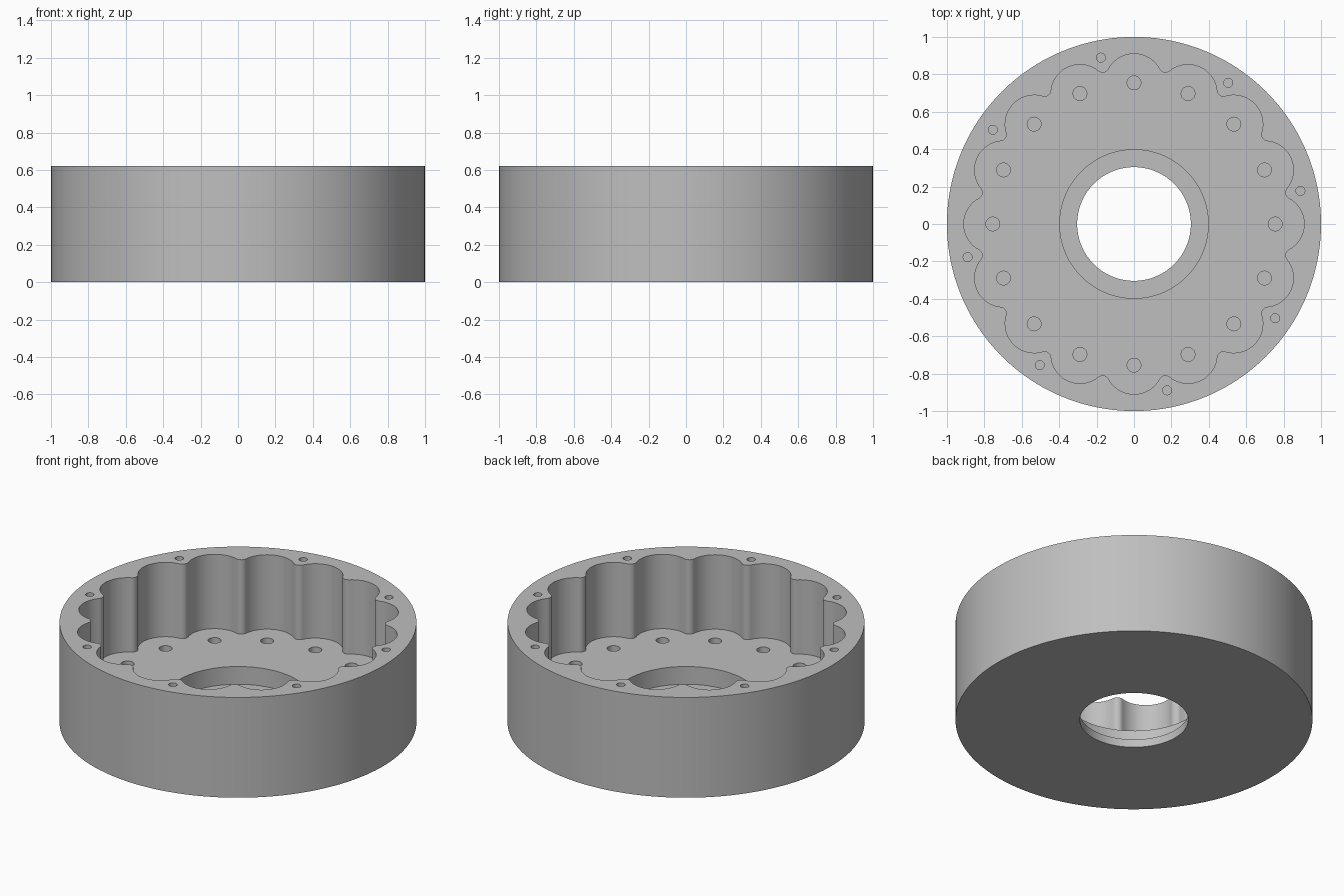
import bpy, bmesh
from math import pi, sin, cos, atan2, sqrt
from mathutils import Vector

if "Cube" in bpy.data.objects:
    bpy.data.objects.remove(bpy.data.objects["Cube"], do_unlink=True)

HEIGHT, FLOOR, LEDGE = 0.62, 0.16, 0.05
LOBES = 16
LOBE_CENTRE, LOBE_RADIUS, FILLET = 0.755, 0.155, 0.035
ABOVE = HEIGHT + 0.1


def polar(radius, angle, centre=(0, 0)):
    return Vector((centre[0] + radius * cos(angle), centre[1] + radius * sin(angle)))


def circle(radius, segments, centre=(0, 0)):
    return [polar(radius, 2 * pi * i / segments, centre) for i in range(segments)]


def prism_object(name, outlines, bottom, top):
    """Extrude each closed outline from bottom to top in one object."""
    bm = bmesh.new()
    for outline in outlines:
        low = [bm.verts.new((p.x, p.y, bottom)) for p in outline]
        high = [bm.verts.new((p.x, p.y, top)) for p in outline]
        bm.faces.new(low[::-1])
        bm.faces.new(high)
        for i in range(len(low)):
            j = (i + 1) % len(low)
            bm.faces.new((low[i], low[j], high[j], high[i]))
    mesh = bpy.data.meshes.new(name)
    bm.to_mesh(mesh)
    bm.free()
    obj = bpy.data.objects.new(name, mesh)
    bpy.context.collection.objects.link(obj)
    return obj


def scalloped_outline():
    """Ring of round lobes whose meeting points are filleted."""
    half = pi / LOBES
    reach = sqrt((LOBE_RADIUS + FILLET) ** 2 - (LOBE_CENTRE * sin(half)) ** 2)
    fillet_distance = LOBE_CENTRE * cos(half) + reach
    tip = polar(fillet_distance, half)
    tangent = atan2(tip.y, tip.x - LOBE_CENTRE)
    start, end = tangent + pi, 2 * half - tangent + pi
    points = []
    for k in range(LOBES):
        turn = 2 * half * k
        lobe = polar(LOBE_CENTRE, turn)
        fillet = polar(fillet_distance, turn + half)
        for i in range(21):
            points.append(polar(LOBE_RADIUS, turn + tangent * (i / 10 - 1), lobe))
        for i in range(1, 10):
            points.append(polar(FILLET, turn + start + (end - start) * i / 10, fillet))
    return points


# Solid round body
housing = prism_object("housing", [circle(1, 160)], 0, HEIGHT)

# Pocket, stepped bore, floor holes and rim holes
floor_holes = [circle(0.037, 24, polar(LOBE_CENTRE, 2 * pi * k / LOBES)) for k in range(LOBES)]
rim_holes = [circle(0.024, 20, polar(0.907, pi / LOBES + pi / 4 * k)) for k in range(8)]
cutters = [
    prism_object("pocket_cutter", [scalloped_outline()], FLOOR, ABOVE),
    prism_object("counterbore_cutter", [circle(0.397, 96)], LEDGE, FLOOR + 0.1),
    prism_object("bore_cutter", [circle(0.304, 96)], -0.1, FLOOR),
    prism_object("floor_hole_cutter", floor_holes, FLOOR - 0.1, FLOOR + 0.1),
    prism_object("rim_hole_cutter", rim_holes, HEIGHT - 0.2, ABOVE),
]
bpy.ops.object.select_all(action="DESELECT")
bpy.context.view_layer.objects.active = housing
housing.select_set(True)
for cutter in cutters:
    cutter.hide_render = True
    cut = housing.modifiers.new(cutter.name, "BOOLEAN")
    cut.operation = "DIFFERENCE"
    cut.solver = "EXACT"
    cut.object = cutter
    bpy.ops.object.modifier_apply(modifier=cut.name)
    bpy.data.objects.remove(cutter, do_unlink=True)

# Plain grey metal
grey = bpy.data.materials.new("grey_metal")
grey.use_nodes = True
colour = (0.52, 0.52, 0.52, 1)
grey.diffuse_color = colour
grey.node_tree.nodes["Principled BSDF"].inputs["Base Color"].default_value = colour
housing.data.materials.clear()
housing.data.materials.append(grey)
bpy.ops.object.shade_smooth_by_angle(angle=pi / 6)
